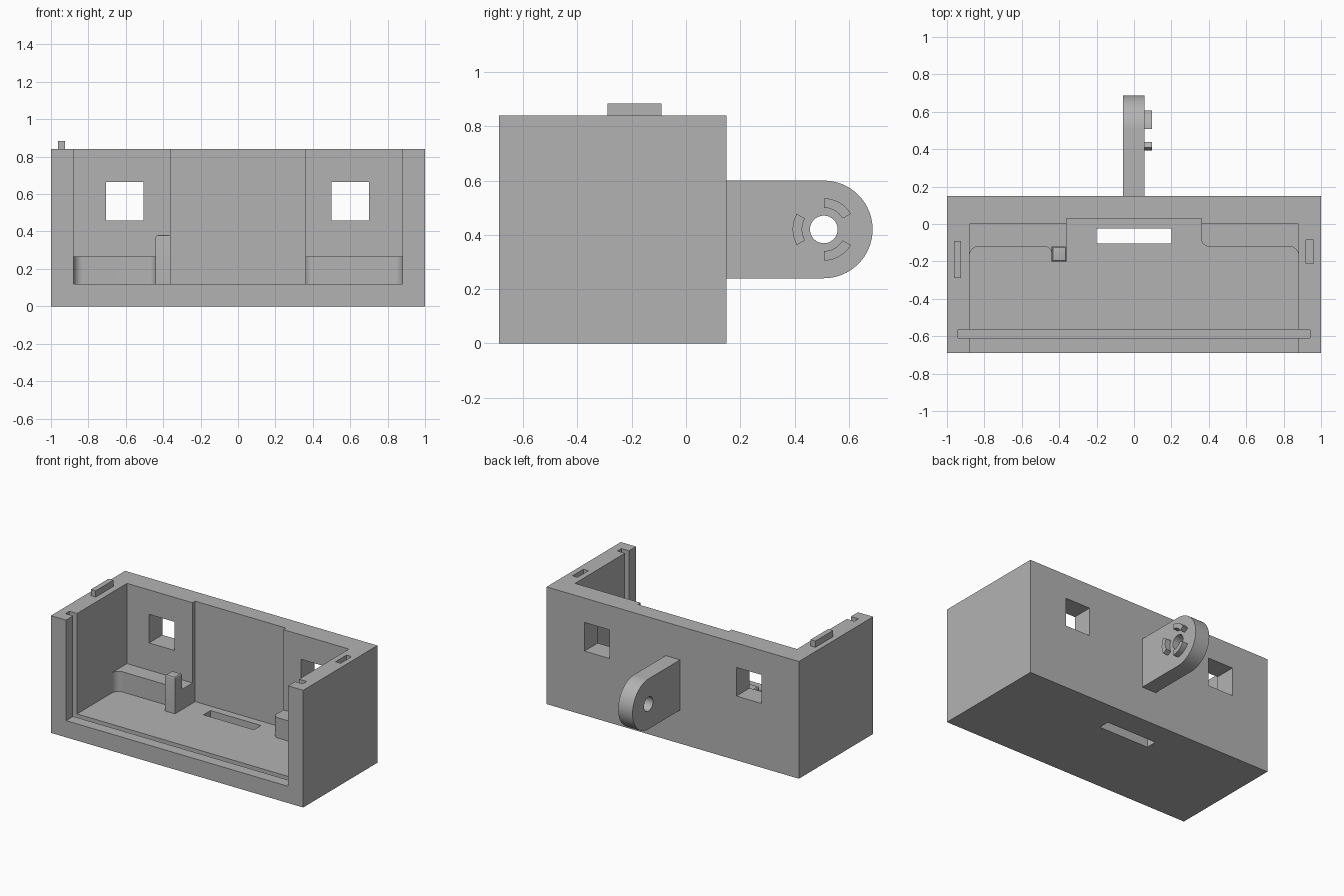
import bpy, bmesh
from math import cos, sin, radians
from mathutils import Vector

if "Cube" in bpy.data.objects:
    bpy.data.objects.remove(bpy.data.objects["Cube"])

# Single grey plastic
GREY = (0.45, 0.45, 0.45, 1)
grey = bpy.data.materials.new("grey_plastic")
grey.use_nodes = True
grey.diffuse_color = GREY
grey.node_tree.nodes["Principled BSDF"].inputs["Base Color"].default_value = GREY


def prism(name, pts, lo, hi, axis="z"):
    """Extrude a closed outline (xy for axis z, yz for axis x) from lo to hi."""
    bm = bmesh.new()
    place = (lambda p: (p[0], p[1], lo)) if axis == "z" else (lambda p: (lo, p[0], p[1]))
    step = Vector((0, 0, hi - lo)) if axis == "z" else Vector((hi - lo, 0, 0))
    face = bm.faces.new([bm.verts.new(place(p)) for p in pts])
    out = bmesh.ops.extrude_face_region(bm, geom=[face])
    moved = [v for v in out["geom"] if isinstance(v, bmesh.types.BMVert)]
    bmesh.ops.translate(bm, vec=step, verts=moved)
    bmesh.ops.recalc_face_normals(bm, faces=bm.faces)
    mesh = bpy.data.meshes.new(name)
    bm.to_mesh(mesh)
    bm.free()
    mesh.materials.append(grey)
    obj = bpy.data.objects.new(name, mesh)
    bpy.context.collection.objects.link(obj)
    return obj


def box(name, x, y, z):
    return prism(name, [(x[0], y[0]), (x[1], y[0]), (x[1], y[1]), (x[0], y[1])], *z)


def arc(cx, cy, r, start, end, n=8):
    angles = [radians(start + (end - start) * i / n) for i in range(n + 1)]
    return [(cx + r * cos(a), cy + r * sin(a)) for a in angles]


def activate(obj):
    bpy.ops.object.select_all(action="DESELECT")
    obj.select_set(True)
    bpy.context.view_layer.objects.active = obj


def cut(obj, cutter):
    mod = obj.modifiers.new("cut", "BOOLEAN")
    mod.operation = "DIFFERENCE"
    mod.solver = "EXACT"
    mod.object = cutter
    activate(obj)
    bpy.ops.object.modifier_apply(modifier=mod.name)
    bpy.data.objects.remove(cutter)


def smooth(obj):
    activate(obj)
    bpy.ops.object.shade_smooth_by_angle(angle=radians(30))


FLOOR, TOP = 0.12, 0.84

# Shell, open at the front and top
shell = box("shell", (-1, 1), (-0.69, 0.15), (0, TOP))
cut(shell, box("cavity", (-0.88, 0.88), (-0.8, 0), (FLOOR, 1)))
cut(shell, box("back_recess", (-0.36, 0.36), (-0.1, 0.03), (FLOOR, 1)))
cut(shell, box("panel_groove", (-0.94, 0.94), (-0.61, -0.565), (0.06, 1)))
cut(shell, box("floor_slot", (-0.2, 0.2), (-0.105, -0.025), (-0.1, 0.2)))
cut(shell, box("tab_socket", (0.92, 0.96), (-0.21, -0.085), (0.78, 1)))
for x in (-0.705, 0.5):
    cut(shell, box("window", (x, x + 0.2), (-0.05, 0.25), (0.46, 0.665)))

# Lid tab on the side wall
box("lid_tab", (-0.963, -0.925), (-0.29, -0.09), (TOP - 0.02, 0.885))

# Ledges along the back wall, filleted into the side walls
right_ledge = ([(0.36, 0), (0.88, 0)] + arc(0.83, -0.17, 0.05, 0, 90)
               + arc(0.40, -0.08, 0.04, 270, 180))
left_ledge = ([(-0.36, 0), (-0.88, 0)] + arc(-0.83, -0.17, 0.05, 180, 90)
              + arc(-0.48, -0.16, 0.04, 90, 0)
              + [(-0.40, -0.16), (-0.40, -0.12), (-0.36, -0.12)])
smooth(prism("ledge_positive_x", right_ledge, FLOOR - 0.02, 0.265))
smooth(prism("ledge_negative_x", left_ledge, FLOOR - 0.02, 0.265))

# Post with softened top edges
post = box("post", (-0.44, -0.36), (-0.20, -0.12), (FLOOR - 0.02, 0.38))
bm = bmesh.new()
bm.from_mesh(post.data)
rim = [e for e in bm.edges if all(v.co.z > 0.3 for v in e.verts)]
bmesh.ops.bevel(bm, geom=rim, offset=0.012, segments=3, affect="EDGES", profile=0.5)
bm.to_mesh(post.data)
bm.free()
smooth(post)

# Pivot arm at the back, with a round end and a hole
PY, PZ = 0.508, 0.42
arm_outline = [(0.14, 0.24)] + arc(PY, PZ, 0.18, -90, 90, 32) + [(0.14, 0.60)]
arm = prism("pivot_arm", arm_outline, -0.058, 0.056, "x")
cut(arm, prism("pivot_hole", arc(PY, PZ, 0.051, 0, 348.75, 31), -0.2, 0.2, "x"))
smooth(arm)

# Three curved teeth around the hole
for i, mid in enumerate((60, 180, 300)):
    outline = (arc(PY, PZ, 0.115, mid - 30, mid + 30)
               + arc(PY, PZ, 0.08, mid + 30, mid - 30))
    smooth(prism(f"pivot_tooth_{i + 1}", outline, 0.045, 0.096, "x"))
